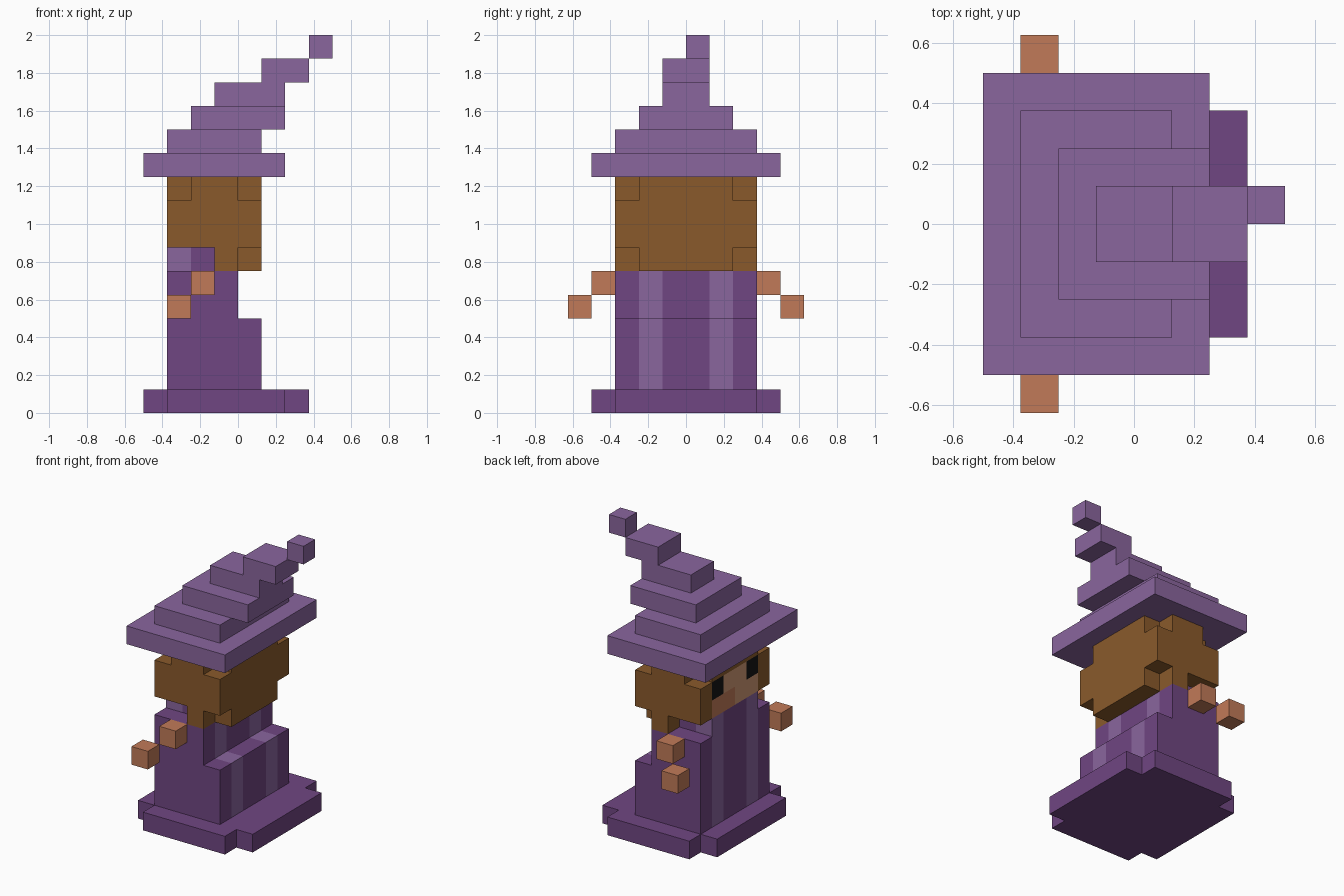
import bpy
import bmesh
from mathutils import Vector

cube = bpy.data.objects.get("Cube")
if cube:
    bpy.data.objects.remove(cube, do_unlink=True)

CELL = 0.125  # edge of one block


def material(name, rgb):
    def linear(c):
        c /= 255
        return c / 12.92 if c <= 0.04045 else ((c + 0.055) / 1.055) ** 2.4
    col = (*[linear(c) for c in rgb], 1)
    m = bpy.data.materials.new(name)
    m.use_nodes = True
    m.diffuse_color = col
    m.node_tree.nodes["Principled BSDF"].inputs["Base Color"].default_value = col
    return m


LILAC = material("light purple", (138, 102, 158))
PURPLE = material("dark purple", (112, 70, 130))
BROWN = material("hair brown", (138, 90, 43))
TAN = material("hand tan", (193, 122, 88))
SKIN = material("face skin", (208, 152, 116))
BLACK = material("eye black", (20, 20, 20))

# The four corners of a block's face for each outward direction
SIDES = {
    (1, 0, 0): [(1, 0, 0), (1, 1, 0), (1, 1, 1), (1, 0, 1)],
    (-1, 0, 0): [(0, 0, 0), (0, 0, 1), (0, 1, 1), (0, 1, 0)],
    (0, 1, 0): [(0, 1, 0), (0, 1, 1), (1, 1, 1), (1, 1, 0)],
    (0, -1, 0): [(0, 0, 0), (1, 0, 0), (1, 0, 1), (0, 0, 1)],
    (0, 0, 1): [(0, 0, 1), (1, 0, 1), (1, 1, 1), (0, 1, 1)],
    (0, 0, -1): [(0, 0, 0), (0, 1, 0), (1, 1, 0), (1, 0, 0)],
}


def part(name, *boxes):
    """Join block ranges (x0, x1, y0, y1, z0, z1, material) into one skin.
    Later boxes overwrite earlier ones; material None carves blocks away."""
    cells = {}
    for x0, x1, y0, y1, z0, z1, mat in boxes:
        for x in range(x0, x1):
            for y in range(y0, y1):
                for z in range(z0, z1):
                    if mat is None:
                        cells.pop((x, y, z), None)
                    else:
                        cells[x, y, z] = mat
    mats = list(dict.fromkeys(cells.values()))
    bm = bmesh.new()
    verts = {}
    for c, mat in cells.items():
        for d, corners in SIDES.items():
            if tuple(a + b for a, b in zip(c, d)) in cells:
                continue
            loop = []
            for k in corners:
                p = tuple(a + b for a, b in zip(c, k))
                if p not in verts:
                    verts[p] = bm.verts.new(Vector(p) * CELL)
                loop.append(verts[p])
            bm.faces.new(loop).material_index = mats.index(mat)
    # Merge flat areas of one colour
    bmesh.ops.dissolve_limit(bm, angle_limit=0.01, verts=bm.verts[:],
                             edges=bm.edges[:], delimit={'MATERIAL'})
    me = bpy.data.meshes.new(name)
    bm.to_mesh(me)
    bm.free()
    for m in mats:
        me.materials.append(m)
    ob = bpy.data.objects.new(name, me)
    bpy.context.collection.objects.link(ob)
    return ob


# Robe hem with notched corners
part("robe_hem", (-4, 3, -3, 3, 0, 1, PURPLE), (-3, 2, -4, 4, 0, 1, PURPLE))

# Robe: wide skirt, narrower chest and collar, with two light stripes
robe = []
for y0, y1, mat in [(-3, 3, PURPLE), (-2, -1, LILAC), (1, 2, LILAC)]:
    robe += [(-3, 1, y0, y1, 1, 4, mat), (-3, 0, y0, y1, 4, 6, mat)]
robe += [(-3, -1, -2, 2, 6, 7, PURPLE),
         (-3, -2, -2, -1, 6, 7, LILAC), (-3, -2, 1, 2, 6, 7, LILAC)]
part("robe", *robe)

# Head: hair block with clipped corners, face and eyes on the -x side
head = [(-3, 1, -3, 3, 7, 10, BROWN), (-1, 1, -3, 3, 6, 7, BROWN)]
for y in (-3, 2):
    head += [(0, 1, y, y + 1, 9, 10, None), (0, 1, y, y + 1, 6, 7, None),
             (-3, -2, y, y + 1, 9, 10, None)]
head += [(-3, -2, -2, 2, 7, 9, SKIN), (-3, -2, 0, 2, 7, 8, TAN),
         (-3, -2, -2, -1, 8, 9, BLACK), (-3, -2, 1, 2, 8, 9, BLACK)]
part("head", *head)

# Arms: two blocks stepping outward and forward on each side
for name, upper, lower in [("arm_front", -4, -5), ("arm_back", 3, 4)]:
    part(name, (-2, -1, upper, upper + 1, 5, 6, TAN),
         (-3, -2, lower, lower + 1, 4, 5, TAN))

# Hat: brim and tiers drifting towards the bent tip
part("hat",
     (-4, 2, -4, 4, 10, 11, LILAC),
     (-3, 1, -3, 3, 11, 12, LILAC),
     (-2, 2, -2, 2, 12, 13, LILAC),
     (-1, 2, -1, 1, 13, 14, LILAC),
     (1, 3, -1, 1, 14, 15, LILAC),
     (3, 4, 0, 1, 15, 16, LILAC))
